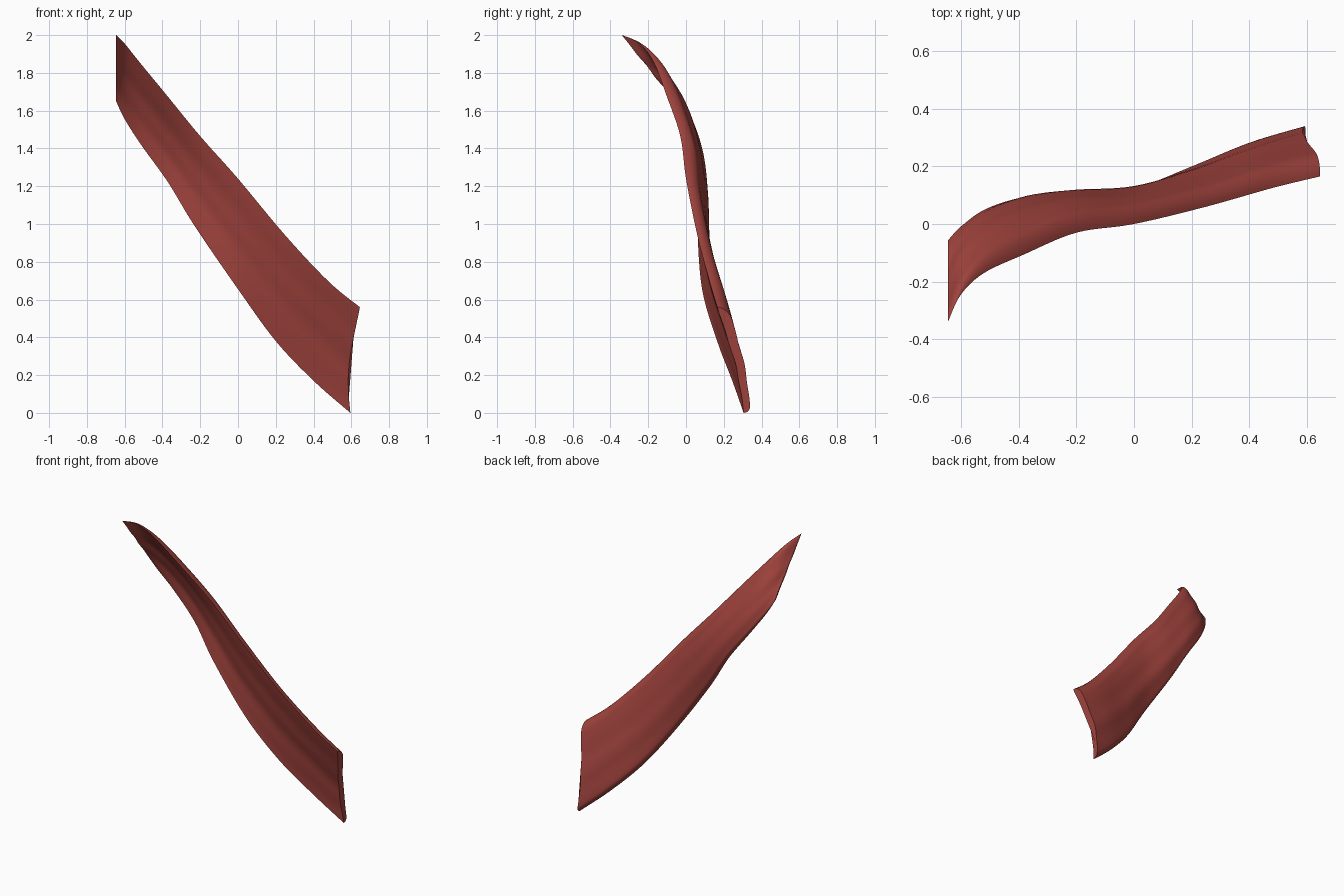
import bpy
import bmesh
import math
from mathutils import Vector

default_cube = bpy.data.objects.get("Cube")
if default_cube:
    bpy.data.objects.remove(default_cube, do_unlink=True)


def make_material(name, colour):
    material = bpy.data.materials.new(name)
    material.use_nodes = True
    material.diffuse_color = colour
    material.node_tree.nodes["Principled BSDF"].inputs["Base Color"].default_value = colour
    return material


# Edge paths of the heavy draped cloth, from the high end to the low end
upper_edge = [(-.645, -.34, 2), (-.6, -.245, 1.955), (-.52, -.17, 1.855), (-.38, -.105, 1.685),
              (-.2, -.03, 1.465), (0, .0, 1.24), (.25, .06, .94), (.48, .125, .695), (.645, .165, .56)]
lower_edge = [(-.645, -.06, 1.65), (-.6, -.02, 1.555), (-.51, .03, 1.415), (-.37, .06, 1.22),
              (-.23, .06, .99), (0, .085, .655), (.2, .165, .38), (.4, .245, .17), (.595, .305, .0)]
# Thickness of the cloth and depth of its backward belly at each station
shape = [(.018, .0), (.03, .02), (.045, .035), (.058, .045), (.062, .042),
         (.06, .03), (.06, .02), (.065, .02), (.06, .02)]


def sample(path, position):
    """Smooth interpolation through a list of points."""
    last = len(path) - 1
    index = min(int(position), last - 1)
    f = position - index
    a, b, c, d = (Vector(path[max(0, min(last, index + k))]) for k in (-1, 0, 1, 2))
    return b + (c - a) * f / 2 + (a * 2 - b * 5 + c * 4 - d) * f**2 / 2 + (b * 3 - a - c * 3 + d) * f**3 / 2


def rounded(distance, radius):
    """Quarter-round rise from an edge."""
    return math.sqrt(1 - max(0, 1 - distance / radius) ** 2)


def cloth_point(u, v, back):
    """Point on the front or back: u runs along the length, v across the width."""
    position = u * (len(shape) - 1)
    thickness, belly = sample(shape, position)
    point = sample(upper_edge, position).lerp(sample(lower_edge, position), v)
    arch = math.sin(math.pi * v ** 1.2)
    # Shallow folds drift across the width
    point.y += belly * arch + .003 * math.sin(v * 17 + u * 5) * arch
    # The low end is cut in a hollow line
    point.x -= .03 * arch * max(0, u * 8 - 7)
    if back:
        point.y += thickness * (1 - .4 * v) * rounded(v, .12) * rounded(1 - v, .06)
    return point


# Cloth strip: front and back sheets joined along both edges and both ends
ROWS, COLUMNS = 48, 28
bm = bmesh.new()
front, rear = [], []
for i in range(ROWS + 1):
    # Columns pack closer at both edges
    spread = [(1 - math.cos(math.pi * j / COLUMNS)) / 2 for j in range(COLUMNS + 1)]
    row = [bm.verts.new(cloth_point(i / ROWS, v, False)) for v in spread]
    inner = [bm.verts.new(cloth_point(i / ROWS, v, True)) for v in spread[1:-1]]
    front.append(row)
    rear.append([row[0]] + inner + [row[-1]])
for sheet in (front, rear):
    for i in range(ROWS):
        for j in range(COLUMNS):
            bm.faces.new((sheet[i][j], sheet[i + 1][j], sheet[i + 1][j + 1], sheet[i][j + 1]))
for i in (0, ROWS):
    bm.faces.new(front[i] + rear[i][-2:0:-1])
bmesh.ops.recalc_face_normals(bm, faces=bm.faces)
mesh = bpy.data.meshes.new("cloth_strip")
bm.to_mesh(mesh)
bm.free()
cloth = bpy.data.objects.new("cloth_strip", mesh)
bpy.context.collection.objects.link(cloth)
mesh.materials.append(make_material("faded red cloth", (.36, .057, .047, 1)))

bpy.context.view_layer.objects.active = cloth
cloth.select_set(True)
bpy.ops.object.shade_smooth_by_angle(angle=math.radians(50))
